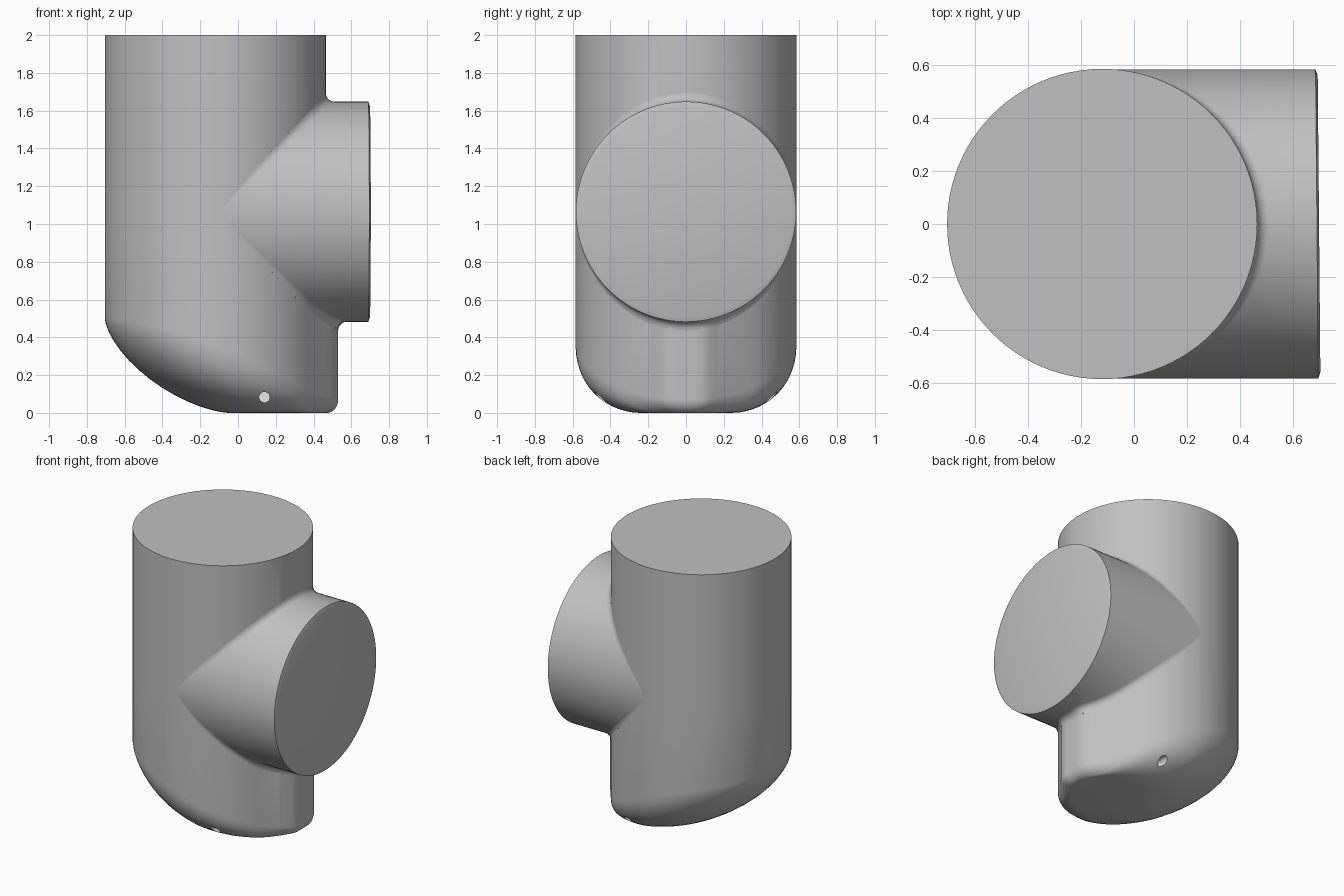
import bpy, bmesh
from math import sin, cos, pi, radians, copysign, sqrt
from mathutils import Matrix

cube = bpy.data.objects.get("Cube")
if cube:
    bpy.data.objects.remove(cube, do_unlink=True)

R = 0.585          # pipe radius
CX = -0.12         # axis of the upright pipe
ZC = 1.065         # axis height of the side branch
N = 96


def material(name, value):
    m = bpy.data.materials.new(name)
    m.use_nodes = True
    colour = (value, value, value, 1)
    m.diffuse_color = colour
    m.node_tree.nodes["Principled BSDF"].inputs["Base Color"].default_value = colour
    return m


grey = material("grey", 0.53)
light = material("light grey", 0.85)


def loft(name, rings):
    """Skin a list of closed rings and cap both ends."""
    bm = bmesh.new()
    rows = [[bm.verts.new(p) for p in ring] for ring in rings]
    for a, b in zip(rows, rows[1:]):
        for i in range(N):
            j = (i + 1) % N
            bm.faces.new((a[i], a[j], b[j], b[i]))
    bm.faces.new(rows[0][::-1])
    bm.faces.new(rows[-1])
    bmesh.ops.recalc_face_normals(bm, faces=bm.faces)
    mesh = bpy.data.meshes.new(name)
    bm.to_mesh(mesh)
    bm.free()
    ob = bpy.data.objects.new(name, mesh)
    bpy.context.collection.objects.link(ob)
    mesh.materials.append(grey)
    return ob


def smooth(ob):
    bpy.ops.object.select_all(action='DESELECT')
    ob.select_set(True)
    bpy.context.view_layer.objects.active = ob
    bpy.ops.object.shade_smooth_by_angle(angle=radians(30))


def nose_radius(a):
    """Pipe outline with a shallow flat nose toward +x."""
    a = abs((a + pi) % (2 * pi) - pi)
    if a > radians(36):
        return R
    return min(0.65 / cos(a), R / cos(radians(36) - a))


angles = [2 * pi * i / N for i in range(N)]


def foot_point(a, t):
    """Rounded underside: t = 0 on the flat sole, 1 on the wall."""
    r = nose_radius(a)
    wall = (CX + r * cos(a), r * sin(a))
    sole = (0.21 + 0.26 * cos(a), 0.24 * sin(a))
    top = 0.285 - 0.215 * cos(a) + 0.0375 * (1 - cos(2 * a))
    n = 2 - 0.45 * max(0, -cos(a))
    u = sin(t * pi / 2) ** (2 / n)
    drop = max(0, cos(t * pi / 2)) ** (2 / n)
    return (sole[0] + (wall[0] - sole[0]) * u,
            sole[1] + (wall[1] - sole[1]) * u, top * (1 - drop))


# Upright pipe with its sloping rounded foot
rings = [[foot_point(a, k / 14) for a in angles] for k in range(15)]
rings.append([(CX + nose_radius(a) * cos(a), nose_radius(a) * sin(a), 1.0) for a in angles])
for z in (1.06, 2.0):
    rings.append([(CX + R * cos(a), R * sin(a), z) for a in angles])
body = loft("upright_pipe", rings)

# Small drain holes on both sides of the foot
body.data.materials.append(light)
for side, label in ((-1, "front"), (1, "back")):
    bm = bmesh.new()
    place = Matrix.Translation((0.14, side * 0.45, 0.083)) @ Matrix.Rotation(pi / 2, 4, 'X')
    bmesh.ops.create_cone(bm, cap_ends=True, segments=20, radius1=0.028,
                          radius2=0.028, depth=0.2, matrix=place)
    for f in bm.faces:
        f.material_index = 1
    mesh = bpy.data.meshes.new(label + "_hole_cutter")
    bm.to_mesh(mesh)
    bm.free()
    mesh.materials.append(grey)
    mesh.materials.append(light)
    cutter = bpy.data.objects.new(mesh.name, mesh)
    cutter.hide_render = True
    bpy.context.collection.objects.link(cutter)
    mod = body.modifiers.new(label + "_hole", 'BOOLEAN')
    mod.operation = 'DIFFERENCE'
    mod.solver = 'EXACT'
    mod.object = cutter
    bpy.context.view_layer.objects.active = body
    bpy.ops.object.modifier_apply(modifier=mod.name)
    bpy.data.objects.remove(cutter, do_unlink=True)
smooth(body)

# Side branch, flared into the upright pipe by a small fillet
RB = 0.583


def joint_x(a):
    """Where the branch wall meets the upright wall."""
    y = RB * sin(a)
    x = sqrt(max(0, R * R - y * y))
    if cos(a) < 0:
        x = max(x, min(0.65, (R - abs(y) * sin(radians(36))) / cos(radians(36)))) if abs(y) < 0.344 else x
    return CX + x


def branch_point(a, t, inset=0.0):
    s = 0.045 * abs(cos(a))
    return (joint_x(a) + s - s * sin(t) - inset, RB * sin(a),
            ZC + RB * cos(a) + copysign(s - s * cos(t), cos(a)))


rings = [[branch_point(a, pi / 2, 0.04) for a in angles]]
rings += [[branch_point(a, pi / 2 * k / 5) for a in angles] for k in range(5, -1, -1)]
# Chamfered rim and closed end, leaning very slightly
for x, r in ((0.69, RB), (0.698, RB - 0.025)):
    rings.append([(x - 0.005 * sin(a), r * sin(a), ZC + r * cos(a)) for a in angles])
smooth(loft("side_branch", rings))
